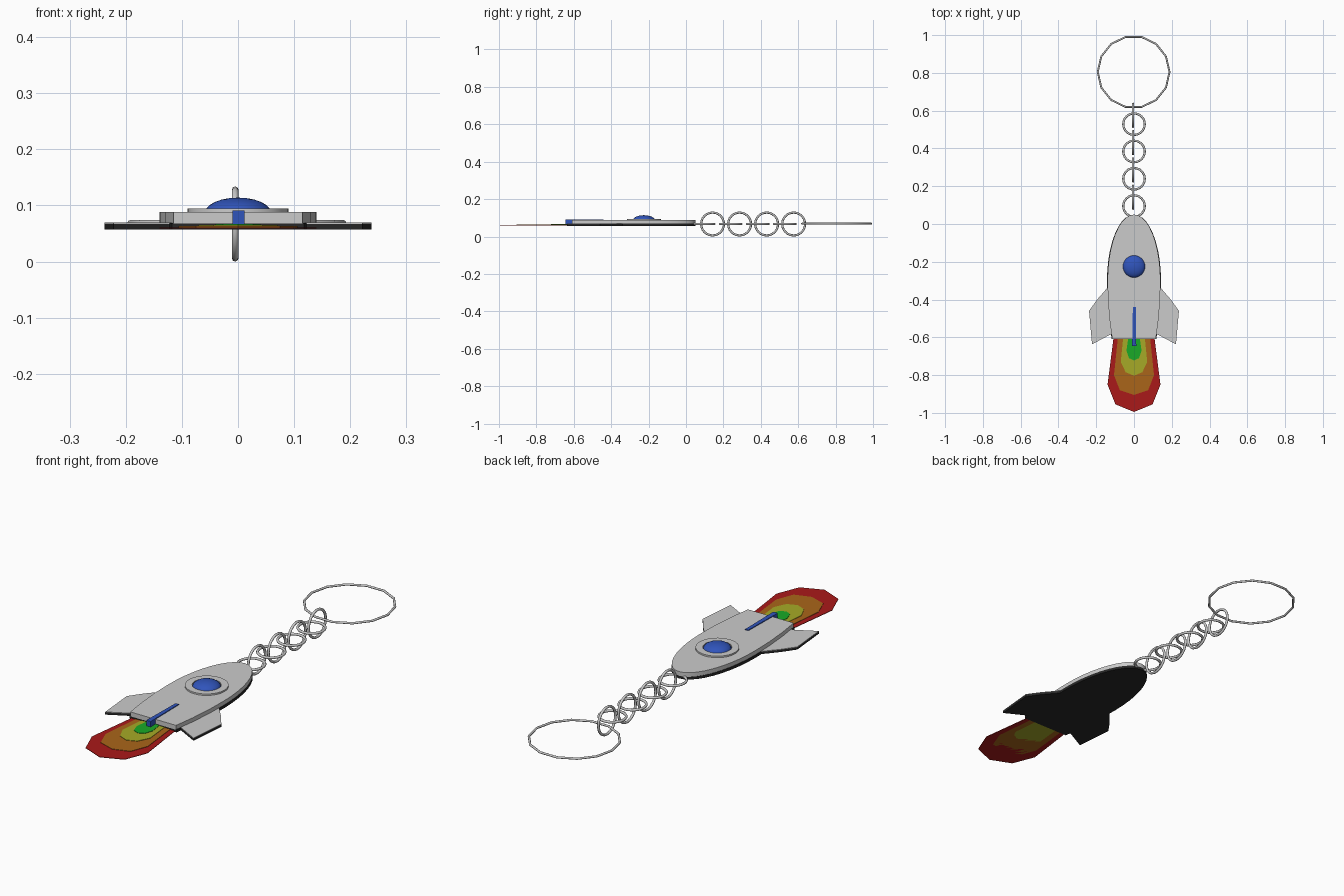
import bpy, bmesh, math
from mathutils import Matrix

if "Cube" in bpy.data.objects:
    bpy.data.objects.remove(bpy.data.objects["Cube"])


def material(name, rgb):
    m = bpy.data.materials.new(name)
    m.diffuse_color = (*rgb, 1)
    m.use_nodes = True
    m.node_tree.nodes["Principled BSDF"].inputs["Base Color"].default_value = m.diffuse_color
    return m


BLACK = material("black", (0.02, 0.02, 0.02))
BLUE = material("blue", (0.03, 0.09, 0.5))


def finish(name, bm, mat=None, smooth=False):
    bmesh.ops.recalc_face_normals(bm, faces=bm.faces[:])
    me = bpy.data.meshes.new(name)
    bm.to_mesh(me)
    bm.free()
    ob = bpy.data.objects.new(name, me)
    bpy.context.collection.objects.link(ob)
    if mat:
        me.materials.append(mat)
    if smooth:
        bpy.ops.object.select_all(action='DESELECT')
        ob.select_set(True)
        bpy.context.view_layer.objects.active = ob
        bpy.ops.object.shade_smooth_by_angle(angle=math.radians(40))
    return ob


def slab(name, pts, z0, z1, mat=None, smooth=False):
    bm = bmesh.new()
    f = bm.faces.new([bm.verts.new((x, y, z0)) for x, y in pts])
    top = bmesh.ops.extrude_face_region(bm, geom=[f], use_keep_orig=True)["geom"]
    bmesh.ops.translate(bm, vec=(0, 0, z1 - z0),
                        verts=[g for g in top if isinstance(g, bmesh.types.BMVert)])
    return finish(name, bm, mat, smooth)


def mirrored(half):
    # half outline runs from the base to the tip on +x, tip on the axis
    return half + [(-x, y) for x, y in reversed(half) if x > 1e-5]


def ring(name, loc, major, minor, segs, upright=False):
    rot = (0, math.pi / 2, 0) if upright else (0, 0, 0)
    bpy.ops.mesh.primitive_torus_add(location=loc, rotation=rot, major_radius=major,
                                     minor_radius=minor, major_segments=segs, minor_segments=8)
    ob = bpy.context.object
    ob.name = name
    bpy.ops.object.shade_smooth_by_angle(angle=math.radians(50))


def body_half(grow):
    w = 0.14 + grow
    nose = [(w * math.cos(a), -0.3 + 0.35 * math.sin(a))
            for a in [math.pi / 2 * i / 10 for i in range(11)]]
    nose[-1] = (0, 0.05)
    return [(0.115 + grow, -0.61), (0.129 + grow, -0.51), (0.138 + grow, -0.4)] + nose


# Rocket body and its black backing
slab("rocket_body", mirrored(body_half(0)), 0.068, 0.088, None, True)
slab("body_backing", mirrored(body_half(0.003)), 0.057, 0.069, BLACK, True)

# Side fins: black plate with a grey face
fin = [(0.125, -0.34), (0.143, -0.34), (0.195, -0.40), (0.238, -0.46),
       (0.222, -0.637), (0.125, -0.585), (0.11, -0.58)]
for side, s in (("left", -1), ("right", 1)):
    pts = [(x * s, y) for x, y in fin]
    slab(side + "_fin_backing", pts, 0.057, 0.067, BLACK)
    slab(side + "_fin_face", pts, 0.067, 0.0695)

# Centre fin
slab("centre_fin", [(-0.006, -0.44), (0.010, -0.44), (0.012, -0.645), (-0.010, -0.645)],
     0.066, 0.0915, BLUE)

# Porthole rim, a lathed washer
bm = bmesh.new()
n = 32
profile = [(0.09, 0.086), (0.09, 0.095), (0.06, 0.095), (0.06, 0.086)]
loops = [[bm.verts.new((r * math.cos(2 * math.pi * i / n),
                        -0.225 + r * math.sin(2 * math.pi * i / n), z)) for i in range(n)]
         for r, z in profile]
for k in range(4):
    a, b = loops[k], loops[(k + 1) % 4]
    for i in range(n):
        j = (i + 1) % n
        bm.faces.new((a[i], a[j], b[j], b[i]))
finish("porthole_rim", bm, None, True)

# Porthole dome
bm = bmesh.new()
bmesh.ops.create_uvsphere(bm, u_segments=24, v_segments=12, radius=1)
bmesh.ops.delete(bm, geom=[v for v in bm.verts if v.co.z < -0.01], context='VERTS')
bmesh.ops.transform(bm, verts=bm.verts[:],
                    matrix=Matrix.Translation((0, -0.225, 0.087)) @ Matrix.Diagonal((0.059, 0.059, 0.027, 1)))
finish("porthole_dome", bm, BLUE, True)

# Layered exhaust flames
flames = [
    ("red", (0.4, 0.01, 0.01), [(0.108, -0.6), (0.14, -0.85), (0.098, -0.955), (0, -0.995)]),
    ("orange", (0.4, 0.13, 0.01), [(0.085, -0.6), (0.106, -0.80), (0.075, -0.88), (0, -0.905)]),
    ("yellow", (0.38, 0.4, 0.02), [(0.057, -0.6), (0.07, -0.73), (0.044, -0.785), (0, -0.803)]),
    ("green", (0.01, 0.4, 0.02), [(0.03, -0.6), (0.04, -0.67), (0.027, -0.71), (0, -0.722)]),
]
for i, (name, rgb, half) in enumerate(flames):
    slab(name + "_flame", mirrored(half), 0.059, 0.0612 + i * 0.0018, material(name, rgb))

# Chain of alternating flat and upright links
for i in range(4):
    ring("flat_link_%d" % (i + 1), (0, 0.095 + 0.1445 * i, 0.067), 0.057, 0.0058, 24)
    ring("upright_link_%d" % (i + 1), (-0.005, 0.142 + 0.1445 * i, 0.067), 0.0612, 0.0058, 24, True)

# Key ring
ring("key_ring", (-0.002, 0.805, 0.069), 0.19, 0.005, 14)
